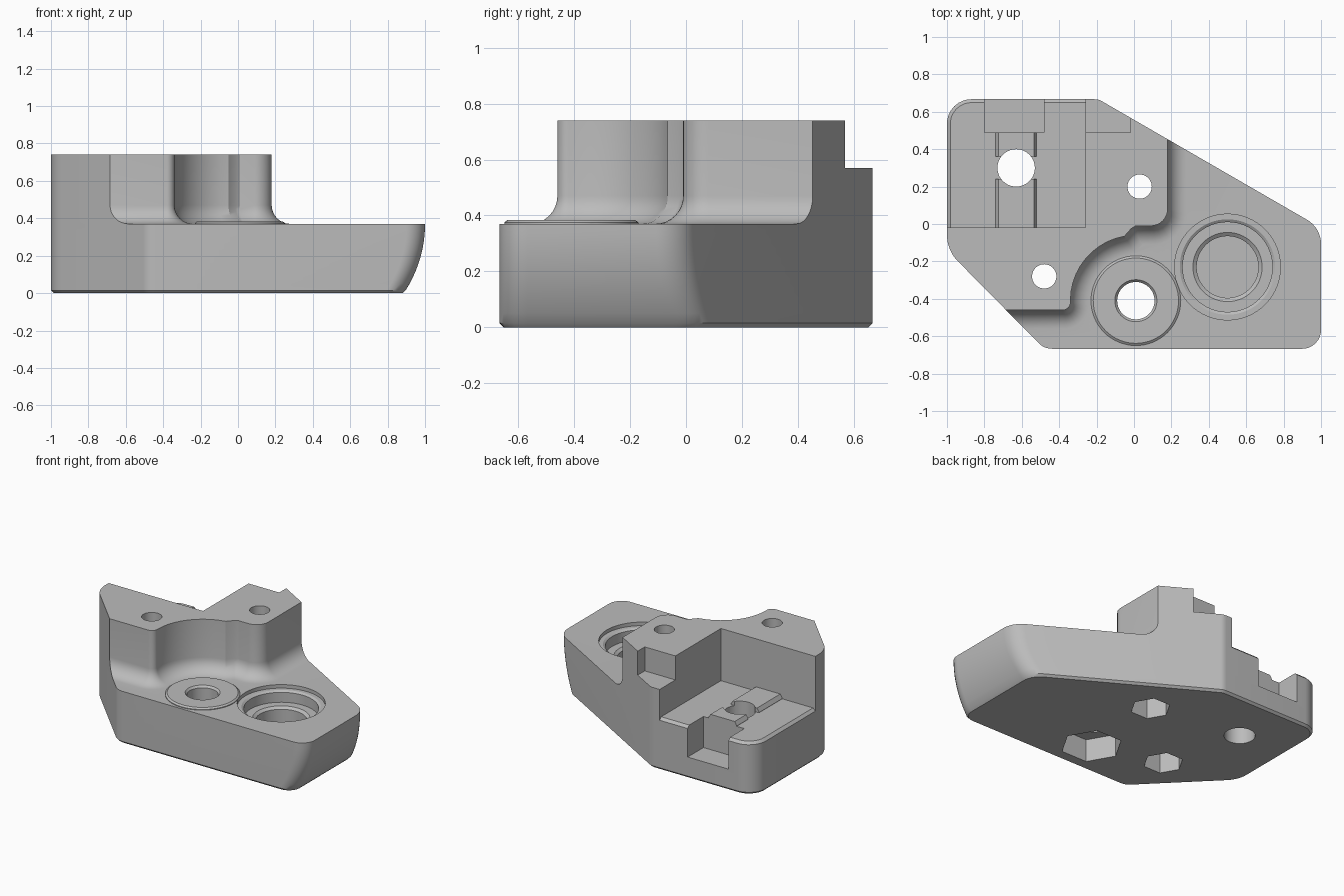
import bpy, bmesh, math
from mathutils import Vector

old = bpy.data.objects.get("Cube")
if old:
    bpy.data.objects.remove(old, do_unlink=True)

grey = bpy.data.materials.new("plain_grey")
grey.use_nodes = True
grey.diffuse_color = (0.5, 0.5, 0.5, 1)
grey.node_tree.nodes["Principled BSDF"].inputs["Base Color"].default_value = (0.5, 0.5, 0.5, 1)


def rounded(corners, steps=8):
    """Closed outline from (x, y, radius) corners."""
    out = []
    for i, (x, y, r) in enumerate(corners):
        b = Vector((x, y))
        if r == 0:
            out.append(b)
            continue
        a = Vector(corners[i - 1][:2])
        c = Vector(corners[(i + 1) % len(corners)][:2])
        u, v = (a - b).normalized(), (c - b).normalized()
        half = (math.pi - u.angle(v)) / 2
        d = r * math.tan(half)
        centre = b + (u + v).normalized() * r / math.cos(half)
        s, e = b + u * d - centre, b + v * d - centre
        out += [centre + s.lerp(e, k / steps).normalized() * r for k in range(steps + 1)]
    return out


def offset(pts, dist):
    """Shift an outline to the right of its direction of travel."""
    out = []
    for i, p in enumerate(pts):
        d1 = (p - pts[i - 1]).normalized()
        d2 = (pts[(i + 1) % len(pts)] - p).normalized()
        n1, n2 = Vector((d1.y, -d1.x)), Vector((d2.y, -d2.x))
        m = (n1 + n2).normalized()
        out.append(p + m * dist / max(m.dot(n1), 0.3))
    return out


def loft(name, rings):
    """Solid through a stack of (outline, z) rings."""
    bm = bmesh.new()
    loops = [[bm.verts.new((p[0], p[1], z)) for p in pts] for pts, z in rings]
    for lo, hi in zip(loops, loops[1:]):
        for i in range(len(lo)):
            j = (i + 1) % len(lo)
            bm.faces.new((lo[i], lo[j], hi[j], hi[i]))
    bm.faces.new(loops[0][::-1])
    bm.faces.new(loops[-1])
    bmesh.ops.recalc_face_normals(bm, faces=bm.faces)
    mesh = bpy.data.meshes.new(name)
    bm.to_mesh(mesh)
    bm.free()
    mesh.materials.append(grey)
    ob = bpy.data.objects.new(name, mesh)
    bpy.context.collection.objects.link(ob)
    return ob


def box(name, x0, x1, y0, y1, z0, z1):
    pts = [(x0, y0), (x1, y0), (x1, y1), (x0, y1)]
    return loft(name, [(pts, z0), (pts, z1)])


def turned(name, x, y, profile, sides=64):
    """Upright turned solid from (radius, z) pairs."""
    def ring(r):
        return [(x + r * math.cos(k * math.tau / sides), y + r * math.sin(k * math.tau / sides))
                for k in range(sides)]
    return loft(name, [(ring(r), z) for r, z in profile])


def combine(target, tool, operation="DIFFERENCE"):
    mod = target.modifiers.new("combine", "BOOLEAN")
    mod.operation, mod.solver, mod.object = operation, "EXACT", tool
    bpy.context.view_layer.objects.active = target
    bpy.ops.object.modifier_apply(modifier=mod.name)
    bpy.data.objects.remove(tool, do_unlink=True)


# Body: plan outline with a curved right end and chamfered foot
def plan(x_end):
    return rounded([(-1, -0.14, 0.2), (-0.48, -0.667, 0.1), (x_end, -0.667, 0.1),
                    (x_end, 0.47 - 0.577 * (x_end - 0.15), 0.15),
                    (-0.19, 0.667, 0.08), (-1, 0.667, 0.13)])


BASE, TOP = 0.37, 0.74


def end_x(z):
    return 1 - (0.66 - math.sqrt(0.66 ** 2 - (BASE - z) ** 2))


rings = [(offset(plan(end_x(0.015)), -0.015), 0)]
for k in range(11):
    z = 0.015 + (BASE - 0.015) * k / 10
    rings.append((plan(end_x(z)), z))
rings.append((plan(1), TOP))
body = loft("bracket_body", rings)

# Remove the space around the upper block, leaving a filleted foot
arc = [(0.01 + 0.35 * math.cos(math.radians(a)), -0.41 + 0.35 * math.sin(math.radians(a)), 0)
       for a in range(180, 99, -8)]
space = rounded([(-1.5, -0.46, 0), (-0.34, -0.46, 0.04)] + arc +
                [(-0.015, -0.025, 0), (0.01, -0.01, 0), (0.18, -0.01, 0.09),
                 (0.18, 1.2, 0), (1.5, 1.2, 0), (1.5, -1.2, 0), (-1.5, -1.2, 0)])
rings = []
for k in range(9):
    t = math.pi / 2 * k / 8
    rings.append((offset(space, 0.1 * (1 - math.sin(t))), BASE + 0.1 * (1 - math.cos(t))))
rings.append((space, 0.9))
combine(body, loft("space", rings))

# Rear seat pocket, with its outer rim bevelled
combine(body, box("pocket", -1.2, -0.26, -0.02, 0.9, BASE, 0.9))
bm = bmesh.new()
bm.from_mesh(body.data)
rim = []
for e in bm.edges:
    mid = (e.verts[0].co + e.verts[1].co) / 2
    if (all(abs(v.co.z - BASE) < 0.001 for v in e.verts) and mid.x < -0.27 and mid.y > -0.01
            and len(e.link_faces) == 2):
        tilt = sorted(abs(f.normal.z) for f in e.link_faces)
        if tilt[0] < 0.1 and tilt[1] > 0.9:
            rim.append(e)
bmesh.ops.bevel(bm, geom=rim, offset=0.018, segments=1, affect="EDGES")
bm.to_mesh(body.data)
bm.free()

# Raised locating key, in two lengths either side of the bolt hole
for y0, y1 in ((-0.06, 0.24), (0.36, 0.6)):
    foot = [(-0.74, y0), (-0.52, y0), (-0.52, y1), (-0.74, y1)]
    crest = [(-0.725, y0), (-0.535, y0), (-0.535, y1), (-0.725, y1)]
    combine(body, loft("key", [(foot, 0.34), (foot, 0.375), (crest, 0.4)]), "UNION")

# Rear slot and the step in the upper block
combine(body, box("slot", -0.8, -0.48, 0.49, 0.9, 0.15, 0.6))
combine(body, box("step", -0.3, -0.02, 0.49, 0.9, 0.57, 0.9))

# Raised bolt seat
combine(body, turned("bolt_seat", 0.01, -0.41, [(0.24, 0.3), (0.24, 0.375), (0.228, 0.384)]), "UNION")

# Stepped round pocket
combine(body, turned("round_pocket", 0.5, -0.23,
                     [(0.165, 0.16), (0.165, 0.25), (0.185, 0.265), (0.24, 0.265),
                      (0.24, 0.335), (0.255, 0.345), (0.283, 0.345), (0.283, 0.5)]))

# Through holes, with hexagonal nut recesses underneath
for x, y, r, hex_r, depth in ((0.01, -0.41, 0.1, 0.2, 0.16), (-0.48, -0.28, 0.065, 0.13, 0.2),
                              (0.03, 0.2, 0.065, 0.13, 0.2), (-0.63, 0.3, 0.1, 0, 0)):
    combine(body, turned("hole", x, y, [(r, -0.1), (r, 0.9)], 40))
    if hex_r:
        combine(body, turned("nut_recess", x, y, [(hex_r, -0.1), (hex_r, depth)], 6))
combine(body, turned("hole_rim", 0.01, -0.41, [(0.1, 0.37), (0.118, 0.39)], 40))

# Smooth the curved faces
bpy.ops.object.select_all(action="DESELECT")
body.select_set(True)
bpy.context.view_layer.objects.active = body
bpy.ops.object.shade_smooth_by_angle(angle=math.radians(30))
